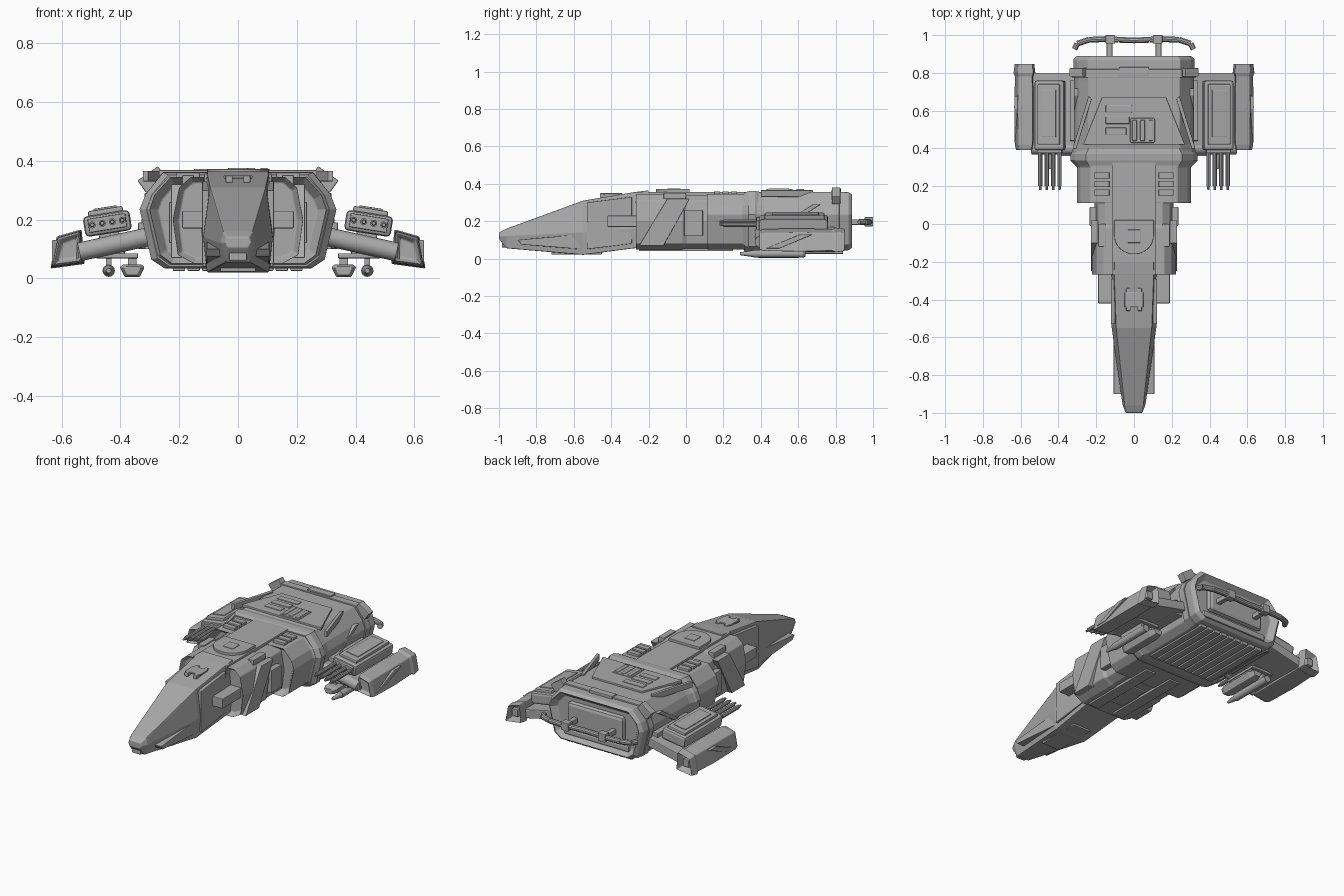
import bpy, bmesh, math
from mathutils import Matrix, Vector

cube = bpy.data.objects.get("Cube")
if cube:
    bpy.data.objects.remove(cube, do_unlink=True)

grey = bpy.data.materials.new("hull grey")
grey.use_nodes = True
grey.diffuse_color = (0.4, 0.4, 0.4, 1)
grey.node_tree.nodes["Principled BSDF"].inputs["Base Color"].default_value = (0.4, 0.4, 0.4, 1)


def finish(name, bm, mirror=False, bevel=0, smooth=False):
    bmesh.ops.recalc_face_normals(bm, faces=bm.faces)
    mesh = bpy.data.meshes.new(name)
    bm.to_mesh(mesh)
    bm.free()
    mesh.materials.append(grey)
    ob = bpy.data.objects.new(name, mesh)
    bpy.context.collection.objects.link(ob)
    if bevel:
        mod = ob.modifiers.new("Bevel", 'BEVEL')
        mod.width, mod.segments, mod.limit_method = bevel, 2, 'ANGLE'
    if mirror:
        ob.modifiers.new("Mirror", 'MIRROR')
    if smooth:
        bpy.context.view_layer.objects.active = ob
        bpy.ops.object.select_all(action='DESELECT')
        ob.select_set(True)
        bpy.ops.object.shade_smooth_by_angle(angle=math.radians(35))
    return ob


def loft(name, sections, mirror=False, bevel=0, smooth=False, inset_ends=()):
    """Skin rings of (x, z) points placed along y; optionally recess an end cap."""
    bm = bmesh.new()
    rings = [[bm.verts.new((x, y, z)) for x, z in pts] for y, pts in sections]
    n = len(rings[0])
    for a, b in zip(rings, rings[1:]):
        for i in range(n):
            j = (i + 1) % n
            bm.faces.new((a[i], a[j], b[j], b[i]))
    caps = [bm.faces.new(rings[0]), bm.faces.new(rings[-1])]
    bmesh.ops.recalc_face_normals(bm, faces=bm.faces)
    for end, width, depth in inset_ends:
        bmesh.ops.inset_region(bm, faces=[caps[end]], thickness=width)
        move = Vector((0, depth if end == 0 else -depth, 0))
        bmesh.ops.translate(bm, verts=caps[end].verts, vec=move)
    return finish(name, bm, mirror, bevel, smooth)


def both(half):
    return half + [(-x, z) for x, z in reversed(half)]


def box(name, lo, hi, tilt=0, mirror=True, bevel=0.004, pivot=None):
    lo, hi = Vector(lo), Vector(hi)
    c = (lo + hi) / 2
    bm = bmesh.new()
    bmesh.ops.create_cube(bm, size=1, matrix=Matrix.Translation(c) @ Matrix.Diagonal((hi - lo).to_4d()))
    p = Vector(pivot) if pivot else c
    bmesh.ops.rotate(bm, verts=bm.verts, cent=p, matrix=Matrix.Rotation(math.radians(tilt), 3, 'Y'))
    return finish(name, bm, mirror, bevel)


def rod(name, a, b, r, r2=None, mirror=True, sides=16):
    a, b = Vector(a), Vector(b)
    turn = (b - a).to_track_quat('Z', 'Y').to_matrix().to_4x4()
    bm = bmesh.new()
    bmesh.ops.create_cone(bm, cap_ends=True, segments=sides, radius1=r, radius2=r if r2 is None else r2,
                          depth=(b - a).length, matrix=Matrix.Translation((a + b) / 2) @ turn)
    return finish(name, bm, mirror, 0, True)


def plate(name, outline, axis, lo, hi, mirror=False, bevel=0.003):
    """Extrude a 2D outline: axis z gives (x, y) points, axis x gives (y, z) points."""
    bm = bmesh.new()
    put = (lambda u, v, h: (u, v, h)) if axis == 'z' else (lambda u, v, h: (h, u, v))
    f = bm.faces.new([bm.verts.new(put(u, v, lo)) for u, v in outline])
    ext = bmesh.ops.extrude_face_region(bm, geom=[f])["geom"]
    shift = Vector(put(0, 0, hi - lo))
    bmesh.ops.translate(bm, verts=[v for v in ext if isinstance(v, bmesh.types.BMVert)], vec=shift)
    return finish(name, bm, mirror, bevel)


# Nose and spine
def nose(y, top, mid, bot, zt, zm, zb):
    return y, both([(bot, zb), (mid, zm), (top, zt)])


loft("nose", [nose(-1, .038, .045, .035, .14, .12, .105), nose(-.96, .05, .06, .04, .16, .12, .055),
              nose(-.55, .095, .118, .105, .31, .14, .02), nose(-.28, .105, .125, .115, .355, .16, .055),
              nose(-.2, .105, .125, .115, .365, .16, .06)], bevel=.004)
plate("nose_side_panel", [(-.9, .1), (-.56, .13), (-.56, .05), (-.88, .075)], 'x', .05, .108, True)
box("nose_tip_block", (-.03, -.985, .06), (.03, -.9, .125), mirror=False)
box("nose_chin", (-.06, -.72, .022), (.06, -.45, .05), mirror=False)
plate("cheek_rail", [(-.53, .3), (-.29, .33), (-.29, .08), (-.53, .05)], 'x', .1, .122, True)
box("cheek_strut", (.11, -.42, .17), (.19, -.2, .23))
box("roof_hatch", (-.05, -.44, .34), (.05, -.36, .35), mirror=False)
for s in (-.03, .03):
    box("roof_hatch_rib", (s - .012, -.46, .325), (s + .012, -.34, .35), mirror=False)
box("spine", (-.115, -.27, .3), (.115, .36, .357), mirror=False)
arc = [(.105 * math.cos(t * math.pi / 16), -.06 - .1 * math.sin(t * math.pi / 16)) for t in range(17)]
plate("spine_disc", [(.105, .02)] + arc + [(-.105, .02)], 'z', .35, .372)
box("disc_hatch", (-.035, -.1, .36), (.035, -.03, .376), mirror=False)

# Middle hull with recessed front and belly
mid = both([(.15, .05), (.205, .08), (.222, .2), (.2, .31), (.16, .345)])
slim = both([(.15, .055), (.195, .08), (.21, .2), (.19, .31), (.15, .34)])
loft("middle_hull", [(-.27, mid), (-.02, mid), (.0, slim), (.15, slim)], bevel=.004, inset_ends=[(0, .02, .03)])
plate("middle_diagonal_band", [(-.25, .07), (-.12, .07), (.02, .32), (-.1, .32)], 'x', .19, .228, True)
for i in range(3):
    box("shoulder_clamp", (.13, .15 + i * .045, .32), (.21, .183 + i * .045, .36))
box("shoulder_tab", (.15, -.12, .32), (.19, 0, .352))
box("side_vent", (.2, -.01, .12), (.235, .09, .26))
box("belly_duct", (.05, -.25, .04), (.12, .25, .07))
box("belly_hatch", (-.04, -.15, .045), (.04, .05, .07), mirror=False)

# Rear hull
def hull(y, k, zt, zb):
    return y, both([(.25 * k, zb), (.295 * k, zb + .03), (.335 * k, .235), (.315 * k, .285), (.255 * k, zt)])


loft("rear_hull", [hull(.11, .9, .345, .05), hull(.3, .9, .345, .05), hull(.33, .98, .345, .04),
                   hull(.38, .98, .35, .035), hull(.42, .95, .357, .035), hull(.76, .95, .357, .035),
                   hull(.8, .96, .357, .04), hull(.87, .96, .355, .045), hull(.89, .9, .34, .06)],
     bevel=.004, inset_ends=[(1, .03, .035), (0, .03, .04)])
loft("collar", [hull(.31, .93, .352, .04), hull(.335, 1, .36, .034), hull(.37, 1, .362, .034), hull(.4, .94, .355, .04)])
loft("rear_band", [hull(.775, .98, .365, .035), hull(.82, .98, .365, .035)], bevel=.003)
plate("roof_panel", [(-.27, .42), (.27, .42), (.17, .67), (-.17, .67)], 'z', .35, .368)
for i in range(3):
    box("roof_slot", (-.15, .47 + i * .06, .36), (-.04 + i * .015, .51 + i * .06, .373), mirror=False)
box("roof_grille", (-.02, .43, .36), (.11, .56, .372), mirror=False)
for i in range(3):
    box("grille_bar", (-.01 + i * .043, .44, .365), (.015 + i * .043, .55, .376), mirror=False)
box("rear_hatch_grip", (-.08, .785, .35), (.08, .83, .373), mirror=False)
box("rear_clip", (.25, .78, .31), (.335, .825, .362), tilt=35)
plate("roof_edge_rail", [(.305, .4), (.325, .4), (.24, .68), (.225, .66)], 'z', .33, .366, True)
plate("hull_side_brace", [(.38, .1), (.42, .1), (.72, .29), (.68, .29)], 'x', .28, .318, True)
for i in range(9):
    box("belly_slat", (-.222 + i * .05, .4, .025), (-.18 + i * .05, .84, .05), mirror=False)

# Rear face and bumper
box("rear_door", (-.19, .84, .13), (.19, .885, .29), mirror=False, bevel=.02)
box("rear_door_lower", (-.22, .84, .08), (.22, .87, .12), mirror=False, bevel=.01)
path = [(0, .972), (.08, .975), (.13, .98), (.24, .975), (.3, .955), (.315, .925)]
for p, q in zip(path, path[1:]):
    rod("bumper_bar", (p[0], p[1], .195), (q[0], q[1], .195), .016, sides=10)
box("bumper_sleeve", (.1, .955, .172), (.15, 1, .222))
box("bumper_strut", (.115, .86, .18), (.145, .975, .21))

# Wing arms
loft("wing_arm", [(y, [(.28, .12), (.55, .06), (.55, .115), (.28, .175)]) for y in (.4, .8)], True, .005)
rod("wing_arm_spar", (.29, .4, .145), (.54, .4, .09), .032)
box("wing_root", (.28, .44, .1), (.34, .76, .19))

# Outer pods
pod = [(.525, .052), (.635, .037), (.615, .14), (.535, .163)]


def pod_ring(y, k):
    return y, [(.578 + (x - .578) * k, .098 + (z - .098) * k) for x, z in pod]


loft("outer_pod", [pod_ring(.39, .82), pod_ring(.42, .95), pod_ring(.62, 1), pod_ring(.78, .93),
                   pod_ring(.8, 1.06), pod_ring(.85, .95)], True, .005, inset_ends=[(0, .018, .02), (1, .022, .04)])
box("pod_nozzle", (.56, .79, .075), (.6, .83, .12))
plate("pod_side_strip", [(.43, .055), (.5, .055), (.68, .13), (.61, .13)], 'x', .6, .633, True)

# Gun boxes, tilted with the arms
pivot, tilt = (.445, .5, .19), 9


def gun(name, lo, hi, bevel=.003):
    box(name, lo, hi, tilt, True, bevel, pivot)


gun("gun_box", (.365, .39, .152), (.525, .76, .222), .014)
gun("gun_box_lid", (.385, .42, .21), (.505, .74, .238), .006)
gun("gun_box_panel", (.405, .46, .235), (.485, .71, .243))
gun("gun_mount", (.41, .45, .11), (.48, .7, .16))
gun("gun_front_plate", (.38, .375, .165), (.51, .4, .212))
for i in range(4):
    x = .394 + i * .034
    z = .19 - (x - .445) * math.tan(math.radians(tilt))
    rod("gun_barrel", (x, .2, z), (x, .39, z), .012, sides=10)
    rod("gun_muzzle", (x, .18, z), (x, .215, z), .006, .009, sides=10)

# Hanging stores below the arms
box("store_rail", (.34, .4, .068), (.485, .62, .085))
box("store_pylon", (.385, .42, .08), (.445, .6, .125))
box("missile_hanger", (.43, .42, .035), (.45, .6, .075))
box("pod_hanger", (.345, .42, .035), (.375, .6, .075))
rod("missile", (.44, .36, .026), (.44, .63, .026), .021)
rod("missile_nose", (.44, .29, .026), (.44, .36, .026), .008, .018)
loft("store_pod", [(y, [(.36 + x * k, .026 + z * k) for x, z in
                        [(-.025, -.022), (.025, -.022), (.042, .012), (.03, .022), (-.03, .022), (-.042, .012)]])
                   for y, k in ((.36, .7), (.39, 1), (.6, 1), (.64, .7))], True, .003)
